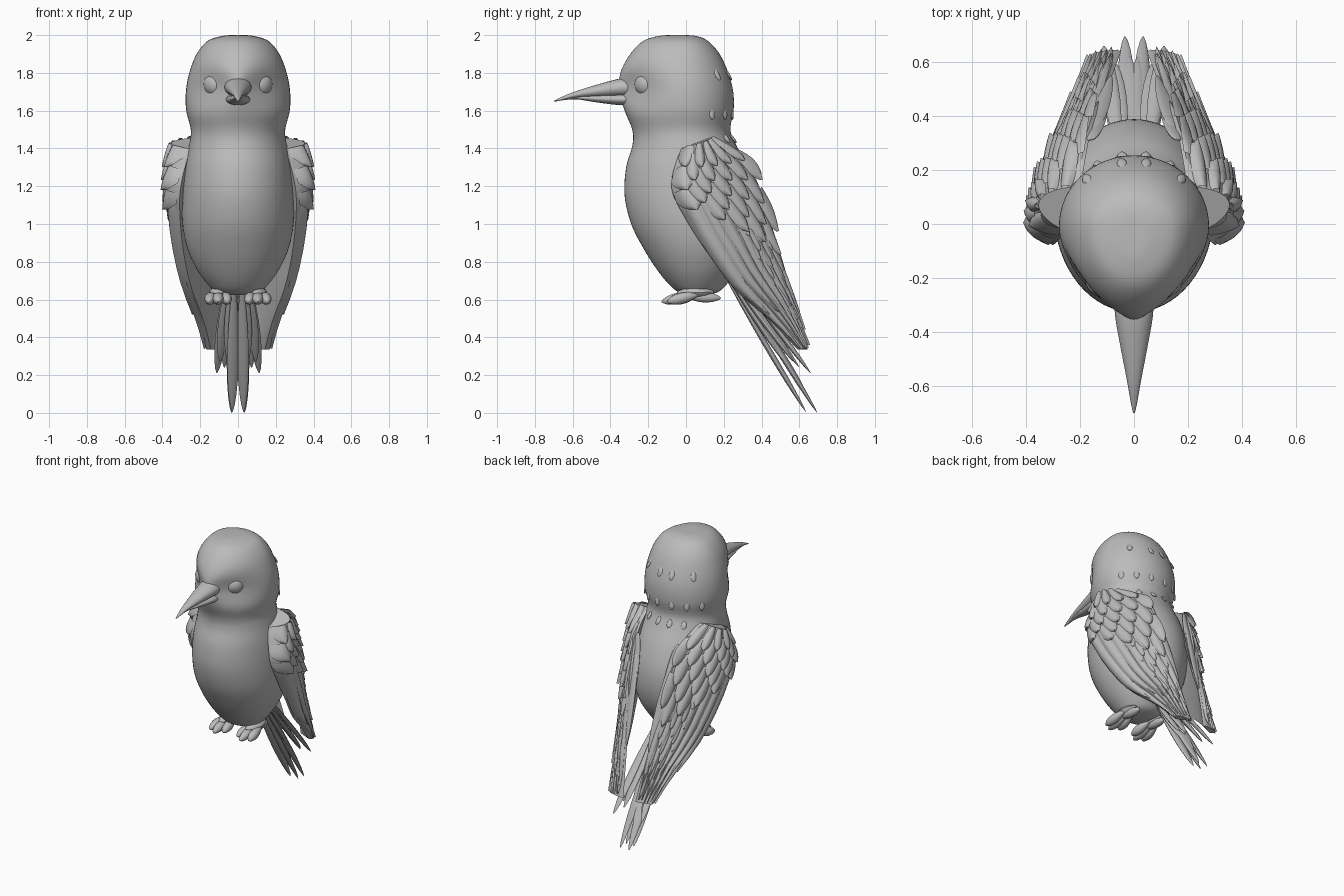
import bpy, bmesh, math, random
from mathutils import Vector

random.seed(4)
if "Cube" in bpy.data.objects:
    bpy.data.objects.remove(bpy.data.objects["Cube"])

grey = bpy.data.materials.new("plain grey")
grey.use_nodes = True
COLOUR = (0.5, 0.5, 0.5, 1)
grey.diffuse_color = COLOUR
grey.node_tree.nodes["Principled BSDF"].inputs["Base Color"].default_value = COLOUR


def finish(name, bm, mirror=False, closed=True, angle=45):
    """Turn a bmesh into a smooth-shaded object, mirrored across x if asked."""
    if closed:
        bmesh.ops.recalc_face_normals(bm, faces=bm.faces)
    mesh = bpy.data.meshes.new(name)
    bm.to_mesh(mesh)
    bm.free()
    mesh.materials.append(grey)
    ob = bpy.data.objects.new(name, mesh)
    bpy.context.collection.objects.link(ob)
    if mirror:
        ob.modifiers.new("mirror", 'MIRROR')
        ob.modifiers["mirror"].use_mirror_merge = False
    bpy.ops.object.select_all(action='DESELECT')
    ob.select_set(True)
    bpy.context.view_layer.objects.active = ob
    bpy.ops.object.shade_smooth_by_angle(angle=math.radians(angle))


def spline(points, t):
    """Smooth curve through points, t in 0..1."""
    last = len(points) - 1
    t = min(max(t, 0), 1) * last
    i = min(int(t), last - 1)
    f = t - i
    p = [Vector(points[min(max(k, 0), last)]) for k in range(i - 1, i + 3)]
    return p[1] + 0.5 * f * (p[2] - p[0] + f * (
        2 * p[0] - 5 * p[1] + 4 * p[2] - p[3] + f * (3 * (p[1] - p[2]) + p[3] - p[0])))


def loft(bm, rings):
    """Skin closed rings and cap both ends."""
    rows = [[bm.verts.new(p) for p in ring] for ring in rings]
    n = len(rows[0])
    for a, b in zip(rows, rows[1:]):
        for j in range(n):
            bm.faces.new((a[j], a[(j + 1) % n], b[(j + 1) % n], b[j]))
    bm.faces.new(rows[0][::-1])
    bm.faces.new(rows[-1])


def spindle(bm, a, b, wide, thick, up, belly=0.5, sides=10, steps=10):
    """Tapered blade from a to b, fattest at the belly fraction."""
    a, b, up = Vector(a), Vector(b), Vector(up)
    side = (b - a).cross(up).normalized()
    up = side.cross(b - a).normalized()
    rings = []
    for i in range(steps + 1):
        s = 0.5 - 0.5 * math.cos(math.pi * (0.04 + 0.92 * i / steps))
        w = math.sin(math.pi * s ** (math.log(0.5) / math.log(belly))) ** 0.6
        rings.append([a.lerp(b, s) + w * (side * wide * math.cos(q) + up * thick * math.sin(q))
                      for q in (2 * math.pi * k / sides for k in range(sides))])
    loft(bm, rings)


# Head and body: height, half width, front y, back y
BODY = [(2.0, .02, -.07, -.03), (1.996, .08, -.14, .05), (1.97, .16, -.225, .115),
        (1.9, .219, -.295, .178), (1.8, .258, -.347, .224), (1.7, .276, -.352, .25),
        (1.6, .274, -.325, .252), (1.5, .25, -.285, .235), (1.42, .258, -.283, .265),
        (1.3, .28, -.317, .33), (1.15, .294, -.325, .38), (1.0, .294, -.29, .385),
        (.87, .268, -.225, .35), (.76, .218, -.155, .28), (.68, .16, -.09, .215),
        (.64, .115, -.04, .17), (.625, .05, .02, .11)]


def body_point(t, a):
    z, w, front, back = spline(BODY, t)
    mid = 0.3 * (front + back) + 0.02
    s, c = math.sin(a), math.cos(a)
    if s > 0:
        return Vector((w * c, mid + (back - mid) * s, z))
    pinch = 0.65 * math.exp(-((z - 1.72) / 0.11) ** 2)
    return Vector((w * c * (1 - pinch * s * s), mid + (mid - front) * s, z))


bm = bmesh.new()
loft(bm, [[body_point(i / 80, math.tau * k / 64) for k in range(64)] for i in range(81)])
finish("body", bm, angle=60)

# Eyes, broad and nearly flush
bm = bmesh.new()
bmesh.ops.create_uvsphere(bm, u_segments=32, v_segments=20, radius=1)
for v in bm.verts:
    v.co = Vector((.11, -.2, 1.74)) + .072 * v.co
finish("eye", bm, mirror=True)

# Beak halves: y, top z, bottom z, half width
UPPER = [(-.27, 1.775, 1.67, .07), (-.34, 1.772, 1.672, .07), (-.46, 1.741, 1.672, .049),
         (-.58, 1.704, 1.668, .026), (-.66, 1.672, 1.654, .012), (-.70, 1.652, 1.647, .003)]
LOWER = [(-.27, 1.69, 1.628, .066), (-.36, 1.69, 1.63, .06), (-.48, 1.684, 1.645, .036),
         (-.58, 1.674, 1.66, .018), (-.65, 1.66, 1.655, .004)]
for name, table in (("upper_beak", UPPER), ("lower_beak", LOWER)):
    bm = bmesh.new()
    rings = []
    for i in range(25):
        y, top, low, w = spline(table, i / 24)
        rings.append([(w * math.cos(q), y, (top + low) / 2 + (top - low) / 2 * math.sin(q))
                      for q in (math.tau * k / 20 for k in range(20))])
    loft(bm, rings)
    finish(name, bm)

# Feet: three front toes, a hind toe and a pad on each side
bm = bmesh.new()
UP = (0, 0, 1)
for x, tip in ((.055, -.09), (.105, -.13), (.155, -.10)):
    spindle(bm, (.105 + (x - .105) * .6, .08, .632), (x, tip, .588), .031, .031, UP, .6)
spindle(bm, (.105, .0, .62), (.105, .185, .607), .03, .03, UP)
spindle(bm, (.105, -.05, .635), (.105, .15, .64), .05, .03, UP)
finish("foot", bm, mirror=True)

# Wing surface between a leading and a trailing edge
LEADING = [(.265, -.02, 1.40), (.315, -.07, 1.2), (.318, .01, 1.02), (.295, .14, .82),
           (.255, .27, .65), (.195, .45, .49), (.155, .60, .335)]
TRAILING = [(.21, .14, 1.46), (.185, .29, 1.37), (.165, .37, 1.24), (.145, .43, 1.07),
            (.12, .48, .88), (.09, .565, .62), (.06, .645, .335)]


def wing_point(u, v):
    c = min(max(v, 0), 1)
    bulge = 0.32 * c ** .5 * (1 - c) * (1 - 0.7 * u)
    return spline(LEADING, u).lerp(spline(TRAILING, u), v) + bulge * Vector((.85, .4, .1))


def wing_normal(u, v):
    u, v = min(max(u, .03), .97), min(max(v, .02), .98)
    e = 0.02
    along = wing_point(u + e, v) - wing_point(u - e, v)
    return along.cross(wing_point(u, v + e) - wing_point(u, v - e)).normalized()


bm = bmesh.new()
rings = []
for i in range(33):
    u = i / 32
    steps = [(k / 14) ** 1.5 for k in range(15)]
    outer = [wing_point(u, v) for v in steps]
    base = [spline(LEADING, u).lerp(spline(TRAILING, u), v) for v in steps]
    inner = [p - Vector((.012, .008, 0)) for p in base[::-1]]
    rings.append(outer + inner)
loft(bm, rings)
finish("wing", bm, mirror=True)


def feather(bm, u, v, length, width, height, lift, tip=4, drift=0):
    """Cambered feather hugging the wing, its tip lifted clear."""
    rows = []
    for i in range(9):
        s = i / 8
        w = width * (.65 + .35 * s) * max(1 - s ** tip, 0.004) ** .6
        row = []
        for k in range(-3, 4):
            c = k / 3
            uu, vv = min(u + s * length, 1), v + drift * s + c * w
            off = height * (1 - c * c) - .004 + lift * s
            row.append(bm.verts.new(wing_point(uu, vv) + wing_normal(uu, vv) * off))
        rows.append(row)
    for a, b in zip(rows, rows[1:]):
        for k in range(6):
            bm.faces.new((a[k], b[k], b[k + 1], a[k + 1]))


def covert_edge(v):
    return .22 + .44 * v


# Long flight feathers in two layers
bm = bmesh.new()
for layer, reach in ((0, 1.0), (1, .84)):
    for j in range(7):
        v = .06 + .145 * j
        start = covert_edge(v) - .1
        end = reach - .05 * random.random() + .1 * layer * v
        feather(bm, start, v, end - start, .085, .012, .004 + .008 * layer, 6 - layer)
finish("flight_feathers", bm, mirror=True, closed=False)

# Overlapping rows of broad coverts, then a trailing strip of small ones
bm = bmesh.new()
ROWS = 5
for r in range(ROWS):
    for j in range(5):
        v = (j + .3 + .5 * (r % 2)) / 5
        step = covert_edge(v) / ROWS
        feather(bm, step * r, v, step * 1.4 + .04, .115, .018,
                .018 + .008 * random.random(), 3, .05)
for r in range(6):
    for j in range(3):
        v = .52 + .15 * j + .07 * (r % 2)
        feather(bm, covert_edge(v) - .04 + .06 * r, v, .11, .08, .01, .014, 3)
finish("covert_feathers", bm, mirror=True, closed=False)

# Pointed feathers lying along the inner edge of each wing
bm = bmesh.new()
for root, end in (((.16, .31, 1.36), (.105, .47, .84)), ((.15, .35, 1.25), (.085, .55, .66)),
                  ((.17, .31, 1.2), (.10, .56, .58))):
    spindle(bm, root, end, .035, .014, (.3, 1, .4), .35)
finish("back_feathers", bm, mirror=True)

# Tail fan
bm = bmesh.new()
for x, root, end in ((.02, .23, (.034, .695, .0)), (.02, .19, (.03, .635, .005)),
                     (.035, .23, (.072, .60, .24)), (.05, .25, (.112, .66, .21)),
                     (.045, .21, (.095, .57, .27)), (.012, .22, (.016, .62, .14)),
                     (.03, .2, (.05, .52, .27))):
    spindle(bm, (x, root, .75), end, .032, .014, (.2, .85, .55), .6)
finish("tail_feathers", bm, mirror=True)

# Small loose feathers on the nape
bm = bmesh.new()
for t, angles in ((.23, (80, 48)), (.36, (78, 56, 34)), (.45, (80, 58))):
    for deg in angles:
        a = math.radians(deg)
        out = Vector((math.cos(a), math.sin(a), 0))
        spindle(bm, body_point(t, a) - out * .008, body_point(t + .045, a) + out * .01,
                .018, .008, out, .6, 8, 8)
finish("nape_feathers", bm, mirror=True)
